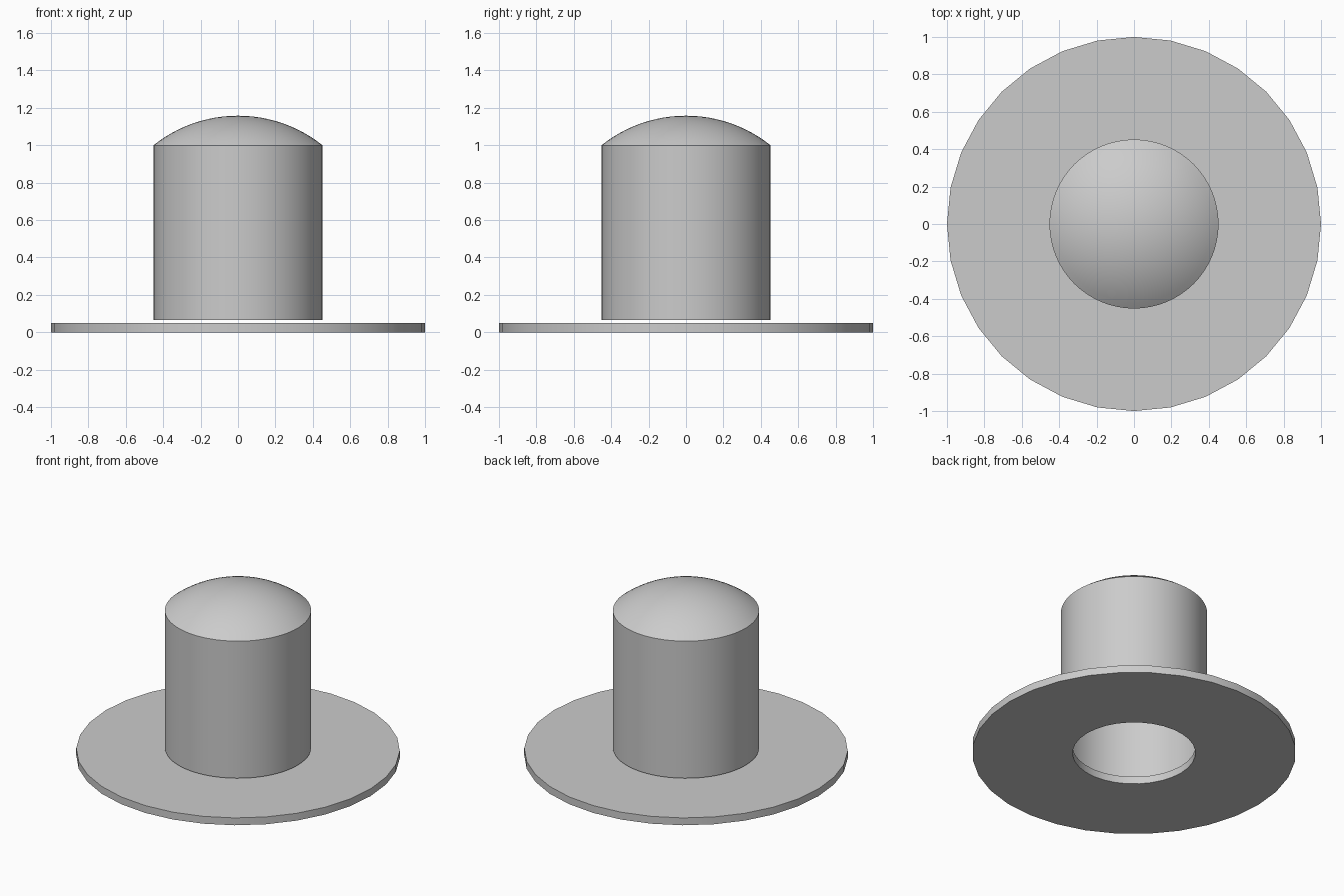
import bpy, bmesh, math

if "Cube" in bpy.data.objects:
    bpy.data.objects.remove(bpy.data.objects["Cube"])


def lathe(name, profile, segments, closed=False, smooth=True):
    """Spin an (r, z) profile around z; r = 0 makes a pole."""
    bm = bmesh.new()
    rings = []
    for r, z in profile:
        if r == 0:
            rings.append([bm.verts.new((0, 0, z))] * segments)
        else:
            rings.append([bm.verts.new((r * math.cos(a), r * math.sin(a), z))
                          for a in (2 * math.pi * i / segments for i in range(segments))])
    pairs = list(zip(rings, rings[1:]))
    if closed:
        pairs.append((rings[-1], rings[0]))
    for low, high in pairs:
        for i in range(segments):
            j = (i + 1) % segments
            corners = dict.fromkeys((low[i], low[j], high[j], high[i]))
            bm.faces.new(list(corners))
    mesh = bpy.data.meshes.new(name)
    bm.to_mesh(mesh)
    bm.free()
    obj = bpy.data.objects.new(name, mesh)
    bpy.context.collection.objects.link(obj)
    if smooth:
        bpy.ops.object.select_all(action='DESELECT')
        obj.select_set(True)
        bpy.context.view_layer.objects.active = obj
        bpy.ops.object.shade_smooth_by_angle(angle=math.radians(30))
    return obj


# Flat ring brim, 32 sides
lathe("brim", [(0.38, 0), (1.0, 0), (1.0, 0.05), (0.38, 0.05)], 32, closed=True)

# Open-bottomed crown wall with a shallow spherical dome, floating just above the brim
radius, base, top, rise = 0.452, 0.065, 1.0, 0.158
sphere = (radius ** 2 + rise ** 2) / (2 * rise)
half_angle = math.asin(radius / sphere)
dome = [(sphere * math.sin(half_angle * k / 12),
         top + rise - sphere * (1 - math.cos(half_angle * k / 12)))
        for k in range(12, -1, -1)]
lathe("crown", [(radius, base)] + dome, 64)
